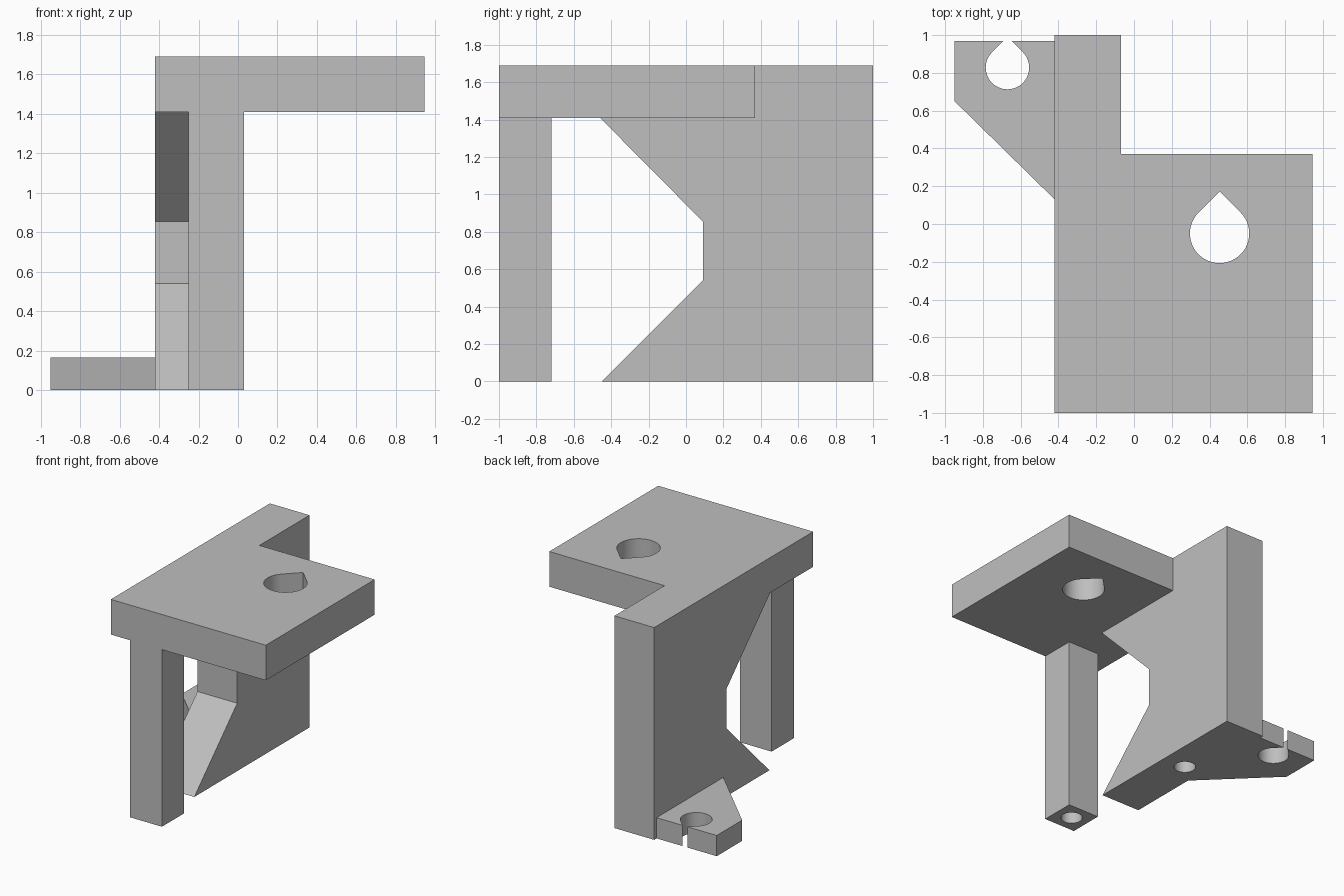
import bpy, bmesh, math
from mathutils import Vector

old = bpy.data.objects.get("Cube")
if old:
    bpy.data.objects.remove(old, do_unlink=True)

grey = bpy.data.materials.new("plain grey")
grey.use_nodes = True
colour = (0.52, 0.52, 0.52, 1)
grey.diffuse_color = colour
grey.node_tree.nodes["Principled BSDF"].inputs["Base Color"].default_value = colour


def prism(name, points, low, high, axis="z"):
    """Extrude a flat outline: (x, y) along z, or (y, z) along x."""
    bm = bmesh.new()
    place = (lambda p: (p[0], p[1], low)) if axis == "z" else (lambda p: (low, p[0], p[1]))
    face = bm.faces.new([bm.verts.new(place(p)) for p in points])
    move = Vector((0, 0, high - low)) if axis == "z" else Vector((high - low, 0, 0))
    top = bmesh.ops.extrude_face_region(bm, geom=[face])["geom"]
    bmesh.ops.translate(bm, vec=move, verts=[v for v in top if isinstance(v, bmesh.types.BMVert)])
    bmesh.ops.recalc_face_normals(bm, faces=bm.faces)
    mesh = bpy.data.meshes.new(name)
    bm.to_mesh(mesh)
    bm.free()
    mesh.materials.append(grey)
    ob = bpy.data.objects.new(name, mesh)
    bpy.context.collection.objects.link(ob)
    return ob


def rect(x0, x1, y0, y1):
    return [(x0, y0), (x1, y0), (x1, y1), (x0, y1)]


def hole(x, y, r, pointed=False, steps=48):
    """Round outline, or a teardrop whose tip points to the back."""
    pts = []
    for i in range(steps):
        a = 2 * math.pi * i / steps
        if pointed and math.pi / 4 + 0.01 < a < 3 * math.pi / 4 - 0.01:
            if i == steps // 4:
                pts.append((x, y + r * math.sqrt(2)))
            continue
        pts.append((x + r * math.cos(a), y + r * math.sin(a)))
    return pts


def combine(target, other, operation):
    """Apply a boolean and remove the helper."""
    other.hide_render = True
    mod = target.modifiers.new(operation.lower(), "BOOLEAN")
    mod.operation, mod.solver, mod.object = operation, "EXACT", other
    bpy.context.view_layer.objects.active = target
    bpy.ops.object.modifier_apply(modifier=mod.name)
    bpy.data.objects.remove(other, do_unlink=True)


# Upright wall with the angled notch in its front edge
TOP, UNDER = 1.69, 1.41
bracket = prism("bracket", [(1, 0), (1, TOP), (-0.46, TOP), (-0.46, UNDER), (0.09, 0.855),
                            (0.09, 0.54), (-0.45, 0)], -0.42, -0.07, "x")

# Top plate, front post and mounting tab joined to the wall
combine(bracket, prism("top_plate", rect(-0.42, 0.945, -1, 0.37), UNDER, TOP), "UNION")
combine(bracket, prism("front_post", rect(-0.25, 0.03, -1, -0.72), 0, 1.5), "UNION")
combine(bracket, prism("mounting_tab", [(-0.95, 0.97), (-0.95, 0.65), (-0.42, 0.13),
                                        (-0.3, 0.13), (-0.3, 0.97)], 0, 0.165), "UNION")

# Teardrop holes through plate and tab, blind screw holes from below
for x, y, r, low, high, pointed in (
    (0.453, -0.05, 0.157, 1.3, 1.8, True),
    (-0.67, 0.828, 0.115, -0.1, 0.3, True),
    (-0.11, -0.86, 0.08, -0.1, 0.5, False),
    (-0.27, 0.27, 0.08, -0.1, 0.5, False),
):
    combine(bracket, prism("hole_cutter", hole(x, y, r, pointed), low, high), "DIFFERENCE")

# Merge flat neighbouring faces, keep edges crisp and bores smooth
bm = bmesh.new()
bm.from_mesh(bracket.data)
bmesh.ops.remove_doubles(bm, verts=bm.verts, dist=0.0005)
bmesh.ops.dissolve_limit(bm, angle_limit=0.01, verts=bm.verts, edges=bm.edges)
bm.to_mesh(bracket.data)
bm.free()
bpy.ops.object.select_all(action="DESELECT")
bracket.select_set(True)
bpy.context.view_layer.objects.active = bracket
bpy.ops.object.shade_smooth_by_angle(angle=math.radians(30))
